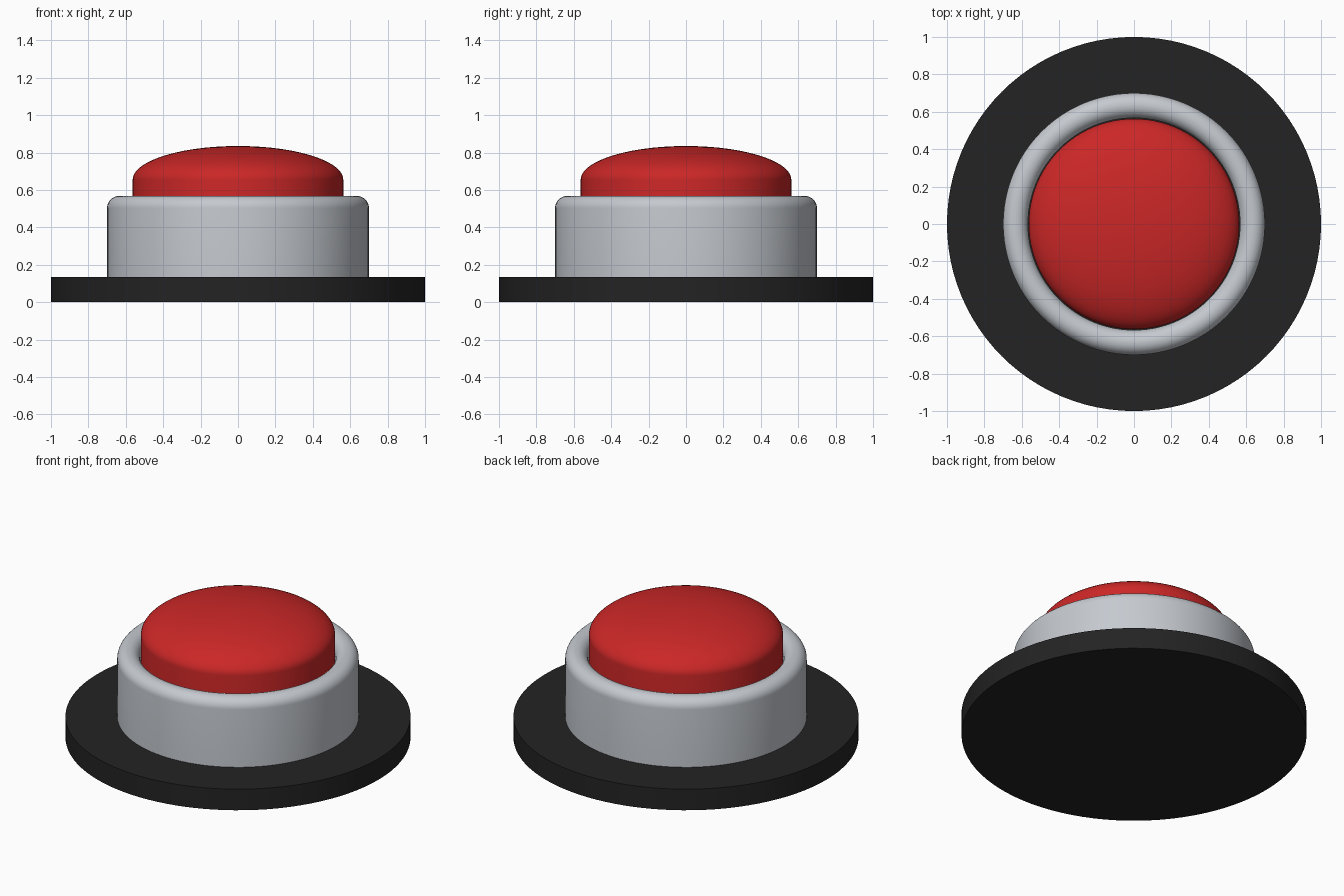
import bpy, bmesh, math

cube = bpy.data.objects.get("Cube")
if cube:
    bpy.data.objects.remove(cube, do_unlink=True)

SEGMENTS = 96


def material(name, color):
    mat = bpy.data.materials.new(name)
    mat.use_nodes = True
    mat.diffuse_color = (*color, 1)
    bsdf = next(n for n in mat.node_tree.nodes if n.type == 'BSDF_PRINCIPLED')
    bsdf.inputs["Base Color"].default_value = (*color, 1)
    return mat


def arc(cx, cz, rx, rz, start, end, steps):
    """Points of an elliptical arc in the radius/height plane."""
    angles = [math.radians(start + (end - start) * i / steps) for i in range(steps + 1)]
    return [(cx + rx * math.cos(a), cz + rz * math.sin(a)) for a in angles]


def lathe(name, profile, mat):
    """Spin a (radius, height) profile around the z axis."""
    bm = bmesh.new()
    verts = [bm.verts.new((max(r, 0), 0, z)) for r, z in profile]
    edges = [bm.edges.new(pair) for pair in zip(verts, verts[1:])]
    bmesh.ops.spin(bm, geom=verts + edges, cent=(0, 0, 0), axis=(0, 0, 1),
                   angle=math.tau, steps=SEGMENTS, use_merge=True)
    bmesh.ops.remove_doubles(bm, verts=bm.verts, dist=1e-5)
    bmesh.ops.recalc_face_normals(bm, faces=bm.faces)
    mesh = bpy.data.meshes.new(name)
    bm.to_mesh(mesh)
    bm.free()
    mesh.materials.append(mat)
    obj = bpy.data.objects.new(name, mesh)
    bpy.context.collection.objects.link(obj)
    bpy.ops.object.select_all(action='DESELECT')
    obj.select_set(True)
    bpy.context.view_layer.objects.active = obj
    bpy.ops.object.shade_smooth_by_angle(angle=math.radians(35))
    return obj


black = material("matte black", (0.017, 0.017, 0.017))
grey = material("light grey", (0.56, 0.59, 0.63))
red = material("button red", (0.6, 0.02, 0.02))

# Flat base disc
lathe("base_plate", [(0, 0), (1, 0), (1, 0.135), (0, 0.135)], black)

# Housing ring with rounded outer and inner rims
rim = 0.065
lathe("housing_ring",
      [(0.7, 0.135)]
      + arc(0.7 - rim, 0.568 - rim, rim, rim, 0, 90, 10)
      + arc(0.567 + rim, 0.568 - rim, rim, rim, 90, 180, 10)
      + [(0.567, 0.135)], grey)

# Push button with a straight side and a low dome
lathe("push_button",
      [(0, 0.135), (0.563, 0.135)]
      + arc(0, 0.655, 0.563, 0.18, 0, 90, 20), red)
